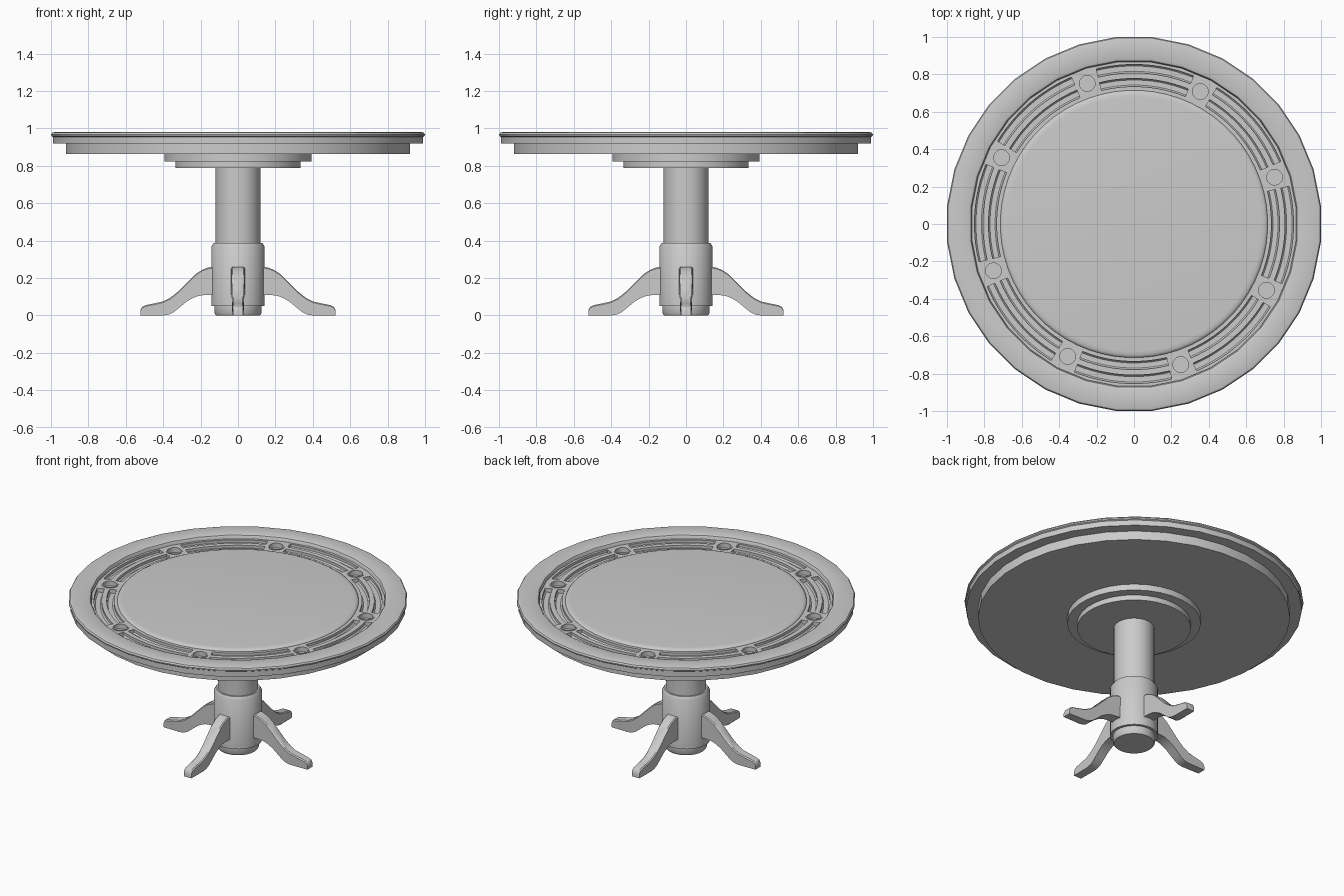
import bpy, bmesh
from math import sin, cos, pi, radians

if "Cube" in bpy.data.objects:
    bpy.data.objects.remove(bpy.data.objects["Cube"])


def make_object(name, verts, faces, angle=35):
    mesh = bpy.data.meshes.new(name)
    mesh.from_pydata(verts, [], faces)
    bm = bmesh.new()
    bm.from_mesh(mesh)
    bmesh.ops.remove_doubles(bm, verts=bm.verts, dist=1e-5)
    bmesh.ops.recalc_face_normals(bm, faces=bm.faces)
    bm.to_mesh(mesh)
    bm.free()
    ob = bpy.data.objects.new(name, mesh)
    bpy.context.collection.objects.link(ob)
    smooth(ob, angle)
    return ob


def smooth(ob, angle=35):
    bpy.ops.object.select_all(action='DESELECT')
    ob.select_set(True)
    bpy.context.view_layer.objects.active = ob
    bpy.ops.object.shade_smooth_by_angle(angle=radians(angle))


def lathe(name, profile, n=32, closed=False):
    """Spin (radius, z) points round z; capped top and bottom, or a closed ring."""
    m = len(profile)
    verts = [(r * cos(2 * pi * (i + .5) / n), r * sin(2 * pi * (i + .5) / n), z)
             for i in range(n) for r, z in profile]
    faces = []
    for i in range(n):
        j = (i + 1) % n
        for k in range(m if closed else m - 1):
            l = (k + 1) % m
            faces.append((i * m + k, j * m + k, j * m + l, i * m + l))
    if not closed:
        faces.append([i * m for i in range(n)])
        faces.append([i * m + m - 1 for i in range(n)])
    return make_object(name, verts, faces)


def arc_cutter(r0, r1, mid, half, top, floor, steps=12):
    """Curved trough with softened bottom corners, for one chip slot."""
    c = 0.008
    prof = [(r0, top), (r0, floor + c), (r0 + c, floor),
            (r1 - c, floor), (r1, floor + c), (r1, top)]
    m = len(prof)
    verts, faces = [], []
    for s in range(steps + 1):
        a = mid - half + 2 * half * s / steps
        verts += [(r * cos(a), r * sin(a), z) for r, z in prof]
    for s in range(steps):
        for k in range(m):
            l = (k + 1) % m
            faces.append((s * m + k, (s + 1) * m + k, (s + 1) * m + l, s * m + l))
    faces += [list(range(m)), [steps * m + k for k in range(m)]]
    return make_object("slot_cutter", verts, faces)


# Padded rim
lathe("padded_rim", [(0.865, 0.92), (0.995, 0.92), (0.995, 0.955), (1.003, 0.96),
                     (1.004, 0.968), (0.998, 0.977), (0.985, 0.981), (0.89, 0.981),
                     (0.877, 0.976), (0.871, 0.966), (0.87, 0.94)], 32, True)

# Apron and the two plates below it
lathe("apron", [(0.925, 0.862), (0.925, 0.922)])
lathe("upper_plate", [(0.396, 0.822), (0.396, 0.865)])
lathe("lower_plate", [(0.337, 0.788), (0.337, 0.825)])

# Playing surface with a rounded edge
lathe("playing_surface", [(0.715, 0.91), (0.715, 0.955), (0.711, 0.961),
                          (0.70, 0.966), (0.68, 0.968)], 64)

# Tray ring with chip slots and cup holders cut in
tray = lathe("chip_tray", [(0.70, 0.875), (0.88, 0.875), (0.88, 0.955), (0.70, 0.955)],
             64, True)
cutters = []
for i in range(8):
    cup = radians(18.4 + 45 * i)
    mid = cup + radians(22.5)
    for r0, r1 in ((0.735, 0.778), (0.808, 0.853)):
        cutters.append(arc_cutter(r0, r1, mid, radians(17.8), 1.0, 0.93))
    bpy.ops.mesh.primitive_cylinder_add(vertices=24, radius=0.046, depth=0.1,
                                        location=(0.792 * cos(cup), 0.792 * sin(cup), 0.975))
    cutters.append(bpy.context.object)
bpy.ops.object.select_all(action='DESELECT')
for c in cutters:
    c.select_set(True)
bpy.context.view_layer.objects.active = cutters[0]
bpy.ops.object.join()
cutter = bpy.context.object
cutter.hide_render = True
mod = tray.modifiers.new("cut", 'BOOLEAN')
mod.operation = 'DIFFERENCE'
mod.solver = 'EXACT'
mod.object = cutter
bpy.ops.object.select_all(action='DESELECT')
tray.select_set(True)
bpy.context.view_layer.objects.active = tray
bpy.ops.object.modifier_apply(modifier=mod.name)
bpy.data.objects.remove(cutter)
smooth(tray)

# Cup holder lips
for i in range(8):
    a = radians(18.4 + 45 * i)
    lip = lathe("cup_lip", [(0.042, 0.94), (0.05, 0.95), (0.05, 0.958), (0.042, 0.958)],
                24, True)
    lip.location = (0.792 * cos(a), 0.792 * sin(a), 0)

# Pedestal
lathe("column", [(0.12, 0.37), (0.12, 0.79)])
lathe("pedestal_base", [(0.118, 0.0), (0.125, 0.01), (0.125, 0.05), (0.142, 0.05),
                        (0.142, 0.37), (0.13, 0.388), (0.118, 0.388)])

# Four curved legs: matching top and bottom outline points, with half width
top = [(0.10, 0.26), (0.155, 0.258), (0.19, 0.245), (0.225, 0.222), (0.27, 0.178),
       (0.315, 0.132), (0.36, 0.096), (0.40, 0.075), (0.45, 0.064), (0.495, 0.055),
       (0.513, 0.046), (0.521, 0.03)]
bottom = [(0.10, 0.11), (0.145, 0.11), (0.18, 0.109), (0.21, 0.105), (0.24, 0.094),
          (0.275, 0.074), (0.31, 0.045), (0.345, 0.017), (0.37, 0.005), (0.40, 0.0),
          (0.46, 0.0), (0.521, 0.0)]
verts, faces = [], []
n = len(top)
for k in range(n):
    w = 0.037 - 0.010 * k / (n - 1)
    (tx, tz), (bx, bz) = top[k], bottom[k]
    verts += [(bx, -w, bz), (bx, w, bz), (tx, w, tz - 0.006),
              (tx, w - 0.006, tz), (tx, -w + 0.006, tz), (tx, -w, tz - 0.006)]
for k in range(n - 1):
    for q in range(6):
        p = (q + 1) % 6
        faces.append((k * 6 + q, k * 6 + p, k * 6 + 6 + p, k * 6 + 6 + q))
faces += [list(range(6)), [(n - 1) * 6 + q for q in range(6)]]
for i, side in enumerate(("right", "back", "left", "front")):
    leg = make_object(side + "_leg", verts, faces)
    leg.rotation_euler.z = i * pi / 2
